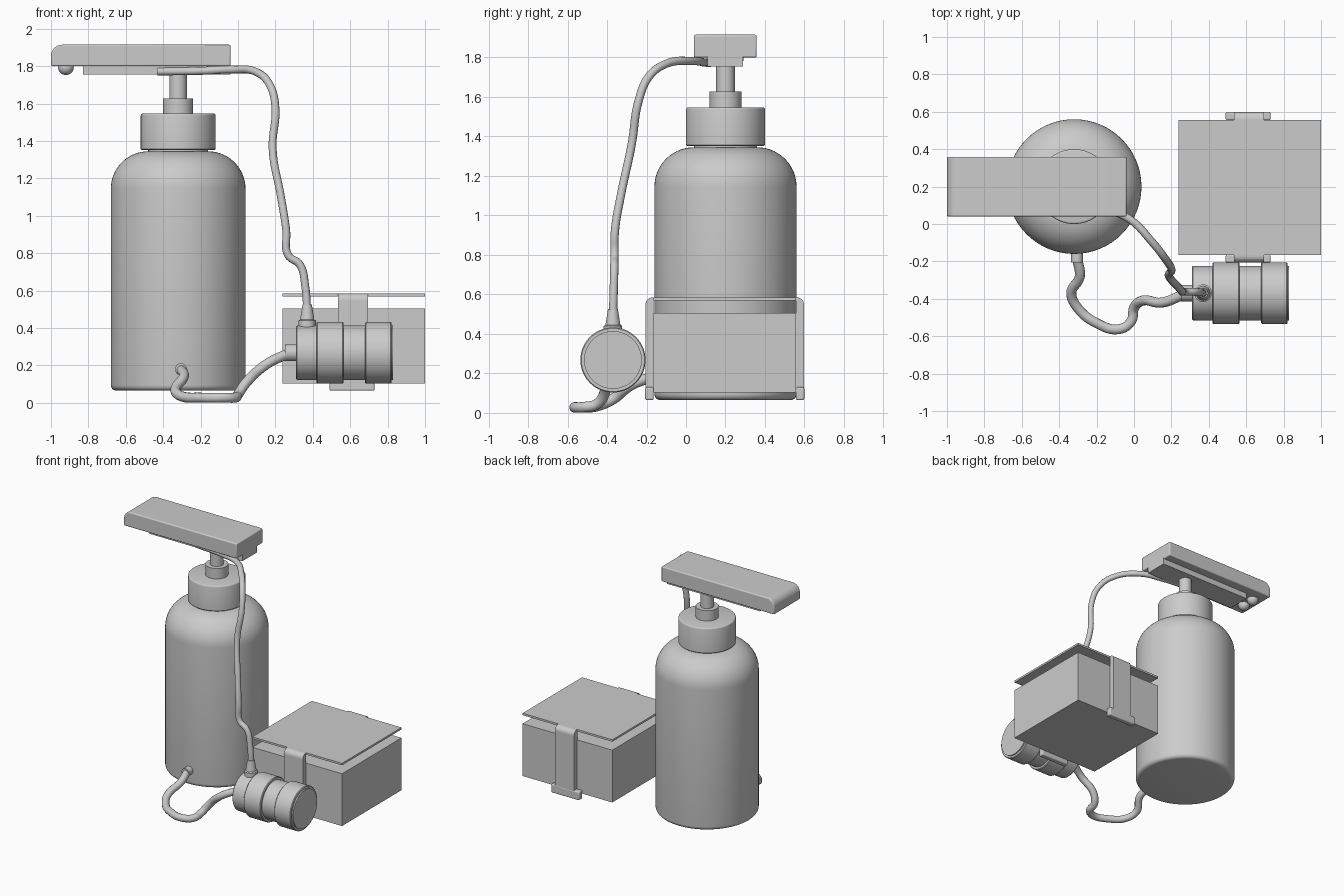
import bpy, bmesh, math
from mathutils import Vector, Matrix

cube = bpy.data.objects.get("Cube")
if cube:
    bpy.data.objects.remove(cube, do_unlink=True)

grey = bpy.data.materials.new("plain_grey")
grey.use_nodes = True
GREY = (0.6, 0.6, 0.6, 1)
grey.diffuse_color = GREY
grey.node_tree.nodes["Principled BSDF"].inputs["Base Color"].default_value = GREY


def finish(obj, smooth=True):
    """Give the part its material and smooth shading with sharp edges."""
    obj.data.materials.append(grey)
    if smooth:
        bpy.ops.object.select_all(action="DESELECT")
        obj.select_set(True)
        bpy.context.view_layer.objects.active = obj
        bpy.ops.object.shade_smooth_by_angle(angle=math.radians(35))
    return obj


def from_bmesh(name, bm):
    bmesh.ops.recalc_face_normals(bm, faces=bm.faces)
    mesh = bpy.data.meshes.new(name)
    bm.to_mesh(mesh)
    bm.free()
    obj = bpy.data.objects.new(name, mesh)
    bpy.context.collection.objects.link(obj)
    return obj


def lathe(name, profile, centre, axis="Z", steps=64):
    """Spin (radius, height) points; both ends close with a flat cap."""
    bm = bmesh.new()
    rings = []
    for r, h in profile:
        rings.append([bm.verts.new((r * math.cos(a), r * math.sin(a), h))
                      for a in (math.tau * i / steps for i in range(steps))])
    for low, high in zip(rings, rings[1:]):
        for i in range(steps):
            j = (i + 1) % steps
            bm.faces.new((low[i], low[j], high[j], high[i]))
    bm.faces.new(rings[0])
    bm.faces.new(rings[-1])
    turn = Vector((0, 0, 1)).rotation_difference(
        {"X": Vector((1, 0, 0)), "Y": Vector((0, 1, 0)), "Z": Vector((0, 0, 1))}[axis])
    bm.transform(Matrix.Translation(centre) @ turn.to_matrix().to_4x4())
    return finish(from_bmesh(name, bm))


def arc(cx, cy, r, start, end, n=10):
    angles = (math.radians(start + (end - start) * i / n) for i in range(n + 1))
    return [(cx + r * math.cos(a), cy + r * math.sin(a)) for a in angles]


def bevelled(obj, width):
    if width:
        mod = obj.modifiers.new("soft_edges", "BEVEL")
        mod.width, mod.segments = width, 3
    return finish(obj, bool(width))


def box(name, x, y, z, bevel=0):
    bm = bmesh.new()
    bmesh.ops.create_cube(bm, size=1)
    for v in bm.verts:
        v.co = [(a + b) / 2 + c * (b - a) for c, (a, b) in zip(v.co, (x, y, z))]
    return bevelled(from_bmesh(name, bm), bevel)


def extrude(name, outline, offset, bevel=0):
    """Push a closed outline of 3D points along an offset."""
    bm = bmesh.new()
    face = bm.faces.new([bm.verts.new(p) for p in outline])
    new = bmesh.ops.extrude_face_region(bm, geom=[face])["geom"]
    bmesh.ops.translate(bm, vec=offset, verts=[g for g in new if isinstance(g, bmesh.types.BMVert)])
    return bevelled(from_bmesh(name, bm), bevel)


def hose(name, points, radius):
    """Round tube through a smooth path, turned into a mesh."""
    curve = bpy.data.curves.new(name, "CURVE")
    curve.dimensions = "3D"
    curve.bevel_depth, curve.bevel_resolution = radius, 4
    curve.resolution_u = 8
    curve.use_fill_caps = True
    spline = curve.splines.new("BEZIER")
    spline.bezier_points.add(len(points) - 1)
    for bp, p in zip(spline.bezier_points, points):
        bp.co = p
        bp.handle_left_type = bp.handle_right_type = "AUTO"
    temp = bpy.data.objects.new(name + "_path", curve)
    bpy.context.collection.objects.link(temp)
    mesh = bpy.data.meshes.new_from_object(temp.evaluated_get(bpy.context.evaluated_depsgraph_get()))
    bpy.data.objects.remove(temp, do_unlink=True)
    mesh.materials.clear()
    obj = bpy.data.objects.new(name, mesh)
    bpy.context.collection.objects.link(obj)
    return finish(obj)


# Bottle, cap and stem
BOTTLE = (-0.32, 0.2, 0)
lathe("bottle", arc(0.33, 0.095, 0.03, -90, 0, 5) + arc(0.16, 1.145, 0.2, 0, 90, 14), BOTTLE)
lathe("bottle_neck", [(0.16, 1.33), (0.16, 1.4)], BOTTLE)
lathe("cap", [(0.195, 1.352), (0.2, 1.357)] + arc(0.19, 1.537, 0.01, 0, 90, 3), BOTTLE)
lathe("collar", [(0.08, 1.53), (0.08, 1.627)], BOTTLE, steps=40)
lathe("stem", [(0.047, 1.6), (0.047, 1.77)], BOTTLE, steps=32)

# Dispensing head with one rounded end
side = [(-0.04, 1.8), (-0.04, 1.915)] + arc(-0.94, 1.855, 0.06, 90, 180, 8) + [(-1.0, 1.8)]
extrude("head", [(x, 0.04, z) for x, z in side], (0, 0.318, 0), 0.008)
box("head_underplate", (-0.83, -0.04), (0.11, 0.288), (1.755, 1.81))
for label, y in (("front", 0.15), ("back", 0.25)):
    ball = bmesh.new()
    bmesh.ops.create_uvsphere(ball, u_segments=24, v_segments=16, radius=0.042)
    bmesh.ops.translate(ball, vec=(-0.92, y, 1.795), verts=ball.verts)
    finish(from_bmesh(label + "_nozzle_ball", ball))

# Upper hose from the head down to the pump
hose("upper_hose", [
    (-0.43, 0.12, 1.772), (-0.2, 0.09, 1.775), (-0.03, 0.03, 1.782), (0.1, -0.1, 1.768),
    (0.17, -0.19, 1.7), (0.2, -0.24, 1.58), (0.185, -0.275, 1.36), (0.23, -0.33, 1.1),
    (0.258, -0.36, 0.92), (0.268, -0.362, 0.79), (0.33, -0.363, 0.74),
    (0.36, -0.366, 0.62), (0.37, -0.37, 0.48)], 0.021)

# Pump with two raised bands and its fittings
pump = [(0.14, 0.31), (0.145, 0.315)]
for start, end in ((0.42, 0.565), (0.68, 0.82)):
    pump += [(0.146, start), (0.16, start), (0.165, start + 0.005),
             (0.165, end - 0.005), (0.16, end), (0.146, end)]
lathe("pump", pump + [(0.146, 0.83)], (0, -0.37, 0.268), "X")
lathe("pump_inlet", [(0.045, 0.25), (0.045, 0.33)], (0, -0.37, 0.268), "X", 32)
lathe("pump_outlet", [(0.047, 0.39), (0.047, 0.44), (0.038, 0.445), (0.025, 0.525)],
      (0.37, -0.37, 0), steps=32)

# Lower hose from the pump to the bottle
hose("lower_hose", [
    (0.27, -0.375, 0.265), (0.15, -0.42, 0.205), (0.045, -0.41, 0.11), (0.0, -0.45, 0.045),
    (-0.015, -0.52, 0.029), (-0.08, -0.562, 0.028), (-0.2, -0.53, 0.028), (-0.3, -0.45, 0.035),
    (-0.335, -0.37, 0.07), (-0.29, -0.28, 0.14), (-0.305, -0.18, 0.18)], 0.027)
lathe("bottle_fitting", [(0.032, -0.205), (0.032, -0.13)], (-0.305, 0, 0.18), "Y", 32)

# Storage box, raised lid and a clip on each side
box("box_body", (0.237, 1.0), (-0.165, 0.557), (0.103, 0.505))
box("lid", (0.237, 1.0), (-0.165, 0.557), (0.57, 0.585))
for label, wall, out in (("front", -0.164, -1), ("back", 0.556, 1)):
    outline = [(0, 0.1), (0, 0.585)] + arc(0.005, 0.548, 0.037, 90, 0, 6) + [(0.042, 0.1)]
    extrude(label + "_clip", [(0.535, wall + out * d, z) for d, z in outline], (0.16, 0, 0))
    box(label + "_clip_foot", (0.49, 0.73), sorted((wall, wall + out * 0.043)), (0.065, 0.13), 0.008)
